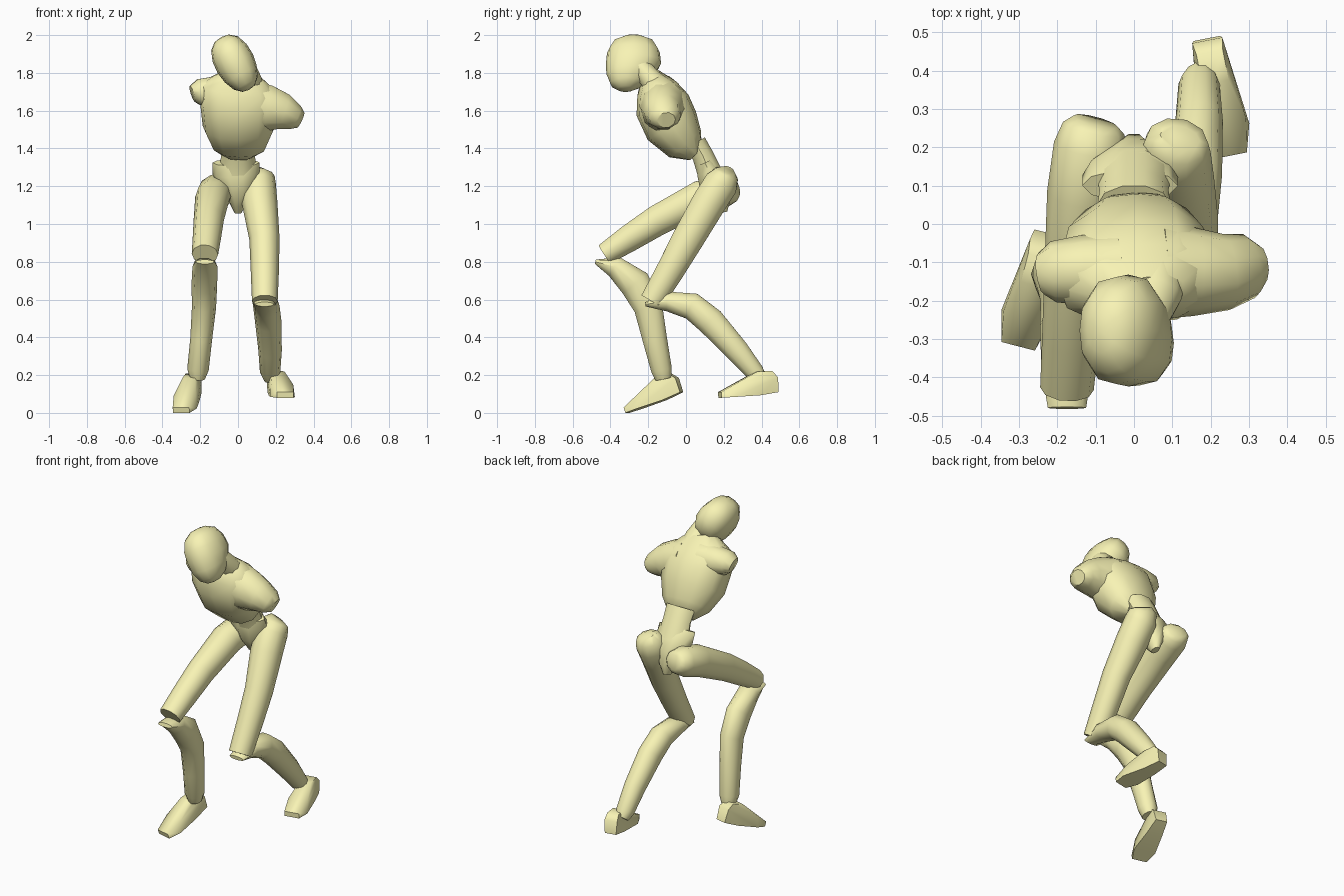
import bpy, bmesh, math
from mathutils import Vector, Matrix

mat = bpy.data.materials.new("pale_yellow")
mat.diffuse_color = (0.94, 0.90, 0.46, 1)


def finish(bm, name, angle=50):
    bmesh.ops.recalc_face_normals(bm, faces=bm.faces)
    me = bpy.data.meshes.new(name)
    bm.to_mesh(me)
    bm.free()
    me.shade_smooth()
    me.set_sharp_from_angle(angle=math.radians(angle))
    me.materials.append(mat)
    ob = bpy.data.objects.new(name, me)
    bpy.context.collection.objects.link(ob)
    return ob


def tube(name, rings, ref=(1, 0, 0), n=10, p=2.0):
    """Loft of (super)ellipses: each ring is x, y, z, half width along ref, half depth."""
    bm = bmesh.new()
    pts = [Vector(r[:3]) for r in rings]
    loops = []
    for i, r in enumerate(rings):
        t = (pts[min(i + 1, len(pts) - 1)] - pts[max(i - 1, 0)]).normalized()
        u = Vector(ref)
        u = (u - t * u.dot(t)).normalized()
        v = t.cross(u)
        loop = []
        for k in range(n):
            c, s = math.cos(2 * math.pi * k / n), math.sin(2 * math.pi * k / n)
            m = (abs(c) ** p + abs(s) ** p) ** (-1 / p)
            loop.append(bm.verts.new(pts[i] + u * r[3] * c * m + v * r[4] * s * m))
        loops.append(loop)
    for a, b in zip(loops, loops[1:]):
        for k in range(n):
            bm.faces.new((a[k], a[(k + 1) % n], b[(k + 1) % n], b[k]))
    bm.faces.new(loops[0])
    bm.faces.new(loops[-1])
    return finish(bm, name)


def foot(name, heel, toe):
    """Wedge foot: hull of a side profile (along, half width, height)."""
    heel, toe = Vector(heel), Vector(toe)
    f = (toe - heel).normalized()
    length = (toe - heel).length
    side = f.cross(Vector((0, 0, 1))).normalized()
    up = side.cross(f)
    profile = [(0, .035, .01), (.0, .04, .09), (.03, .035, .125), (.11, .035, .125),
               (.11, .048, .085), (.22, .06, .065), (.24, .066, .0),
               (length, .045, .03), (length, .045, 0), (.1, .048, 0)]
    bm = bmesh.new()
    for a, w, h in profile:
        for s in (-1, 1):
            bm.verts.new(heel + f * a + side * s * w + up * h)
    bmesh.ops.convex_hull(bm, input=bm.verts)
    return finish(bm, name, 60)


# Head: tilted, slightly boxy egg with the jaw pushed forward
bm = bmesh.new()
bmesh.ops.create_uvsphere(bm, u_segments=12, v_segments=8, radius=1)
for v in bm.verts:
    p = 2.5
    v.co /= sum(abs(c) ** p for c in v.co) ** (1 / p)
    t = max(0.0, -v.co.z)
    v.co.y = v.co.y * (1 - 0.25 * t) - 0.3 * t
    v.co.x *= 1 - 0.15 * t
bm.transform(Matrix.Translation((-0.015, -0.278, 1.85))
             @ Matrix.Rotation(math.radians(-28), 4, 'Y')
             @ Matrix.Diagonal((0.106, 0.146, 0.158, 1)))
finish(bm, "head")

# Neck
tube("neck", [(.05, -.14, 1.71, .085, .08), (.055, -.19, 1.77, .07, .06),
              (.03, -.25, 1.84, .06, .055)])

# Ribcage leaning forward
tube("torso", [(.0, .05, 1.375, .085, .05), (.005, -.005, 1.425, .145, .11),
               (.005, -.075, 1.52, .192, .148), (.005, -.125, 1.63, .205, .148),
               (.01, -.155, 1.715, .205, .11), (.03, -.185, 1.785, .11, .05)], n=12, p=2.5)

# Shoulder stubs
tube("shoulder_left", [(.06, -.12, 1.63, .13, .14), (.16, -.125, 1.61, .115, .13),
                       (.24, -.125, 1.595, .10, .10), (.30, -.11, 1.565, .085, .07),
                       (.332, -.105, 1.55, .05, .045)], ref=(0, 1, 0))
tube("shoulder_right", [(-.05, -.12, 1.68, .10, .11), (-.14, -.12, 1.695, .09, .09),
                        (-.21, -.125, 1.70, .08, .07), (-.242, -.13, 1.69, .055, .045)],
     ref=(0, 1, 0))

# Waist and wedge pelvis
tube("waist", [(0, .05, 1.43, .095, .06), (0, .09, 1.36, .09, .06),
               (0, .13, 1.26, .10, .07)])
tube("pelvis", [(-.01, .10, 1.325, .125, .045), (-.01, .125, 1.27, .125, .07),
                (0, .15, 1.19, .09, .08), (0, .18, 1.11, .045, .06),
                (0, .19, 1.06, .02, .03)])

# Thighs, rounded over the hip
tube("thigh_left", [(.12, .225, 1.285, .055, .035), (.112, .215, 1.265, .083, .07),
                    (.108, .187, 1.215, .092, .095), (.115, .12, 1.11, .094, .095),
                    (.14, .01, .92, .080, .088), (.142, -.08, .76, .075, .078),
                    (.142, -.18, .59, .068, .068)])
tube("thigh_right", [(-.10, .268, 1.19, .06, .045), (-.105, .25, 1.185, .082, .07),
                     (-.115, .20, 1.175, .095, .09), (-.135, .08, 1.14, .092, .095),
                     (-.155, -.15, 1.02, .08, .085), (-.165, -.30, .925, .075, .075),
                     (-.175, -.43, .84, .07, .06)])

# Shins with bulging calves
tube("shin_left", [(.14, -.215, .575, .05, .012), (.142, -.10, .59, .066, .055),
                   (.15, .03, .565, .07, .075), (.16, .13, .485, .07, .078),
                   (.17, .27, .33, .062, .066), (.17, .365, .215, .054, .052),
                   (.175, .39, .18, .04, .04)])
tube("shin_right", [(-.175, -.48, .80, .05, .012), (-.175, -.38, .775, .066, .06),
                    (-.178, -.27, .685, .068, .088), (-.18, -.2, .56, .064, .08),
                    (-.195, -.165, .39, .058, .068), (-.212, -.13, .23, .057, .058),
                    (-.215, -.12, .18, .04, .045)])

# Feet
foot("foot_left", (.19, .485, .10), (.25, .18, .08))
foot("foot_right", (-.225, -.02, .10), (-.30, -.31, .0))
